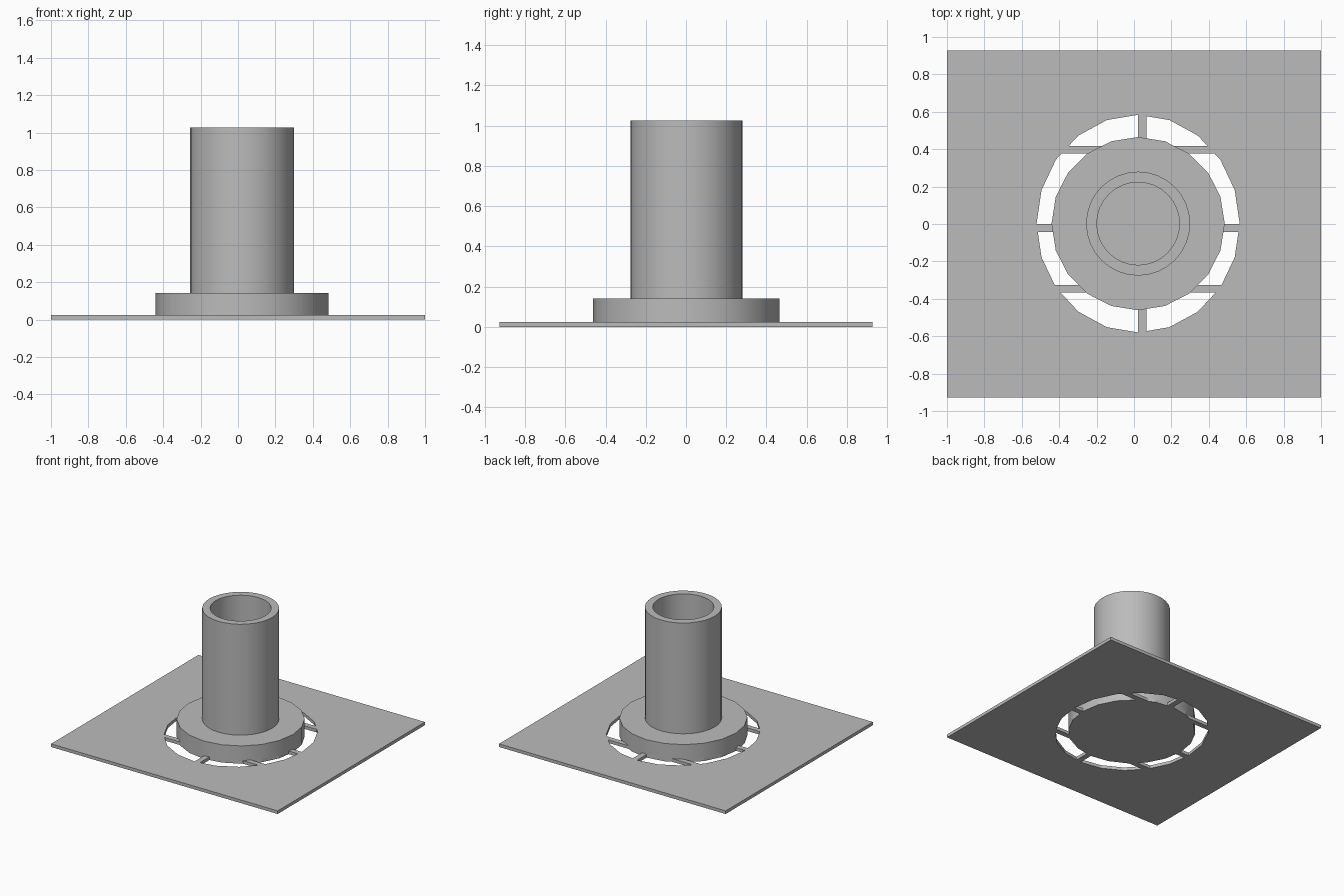
import bpy, bmesh
from math import radians
from mathutils import Matrix

if "Cube" in bpy.data.objects:
    bpy.data.objects.remove(bpy.data.objects["Cube"], do_unlink=True)

grey = bpy.data.materials.new("light_grey")
grey.use_nodes = True
GREY = (0.5, 0.5, 0.5, 1)
grey.diffuse_color = GREY
grey.node_tree.nodes["Principled BSDF"].inputs["Base Color"].default_value = GREY

CX = 0.022          # axis of hub and pipe
PLATE_TOP = 0.025
HUB_TOP = 0.142
PIPE_TOP = 1.026
HUB_R = 0.463


def add_mesh(name, bm):
    mesh = bpy.data.meshes.new(name)
    bmesh.ops.recalc_face_normals(bm, faces=bm.faces)
    bm.to_mesh(mesh)
    bm.free()
    obj = bpy.data.objects.new(name, mesh)
    bpy.context.collection.objects.link(obj)
    mesh.materials.append(grey)
    return obj


def box(name, x0, x1, y0, y1, z0, z1):
    bm = bmesh.new()
    place = Matrix.Translation(((x0 + x1) / 2, (y0 + y1) / 2, (z0 + z1) / 2))
    size = Matrix.Diagonal((x1 - x0, y1 - y0, z1 - z0, 1))
    bmesh.ops.create_cube(bm, size=1, matrix=place @ size)
    return add_mesh(name, bm)


def cylinder(name, rx, ry, z0, z1, sides):
    bm = bmesh.new()
    place = Matrix.Translation((CX, 0.002, (z0 + z1) / 2))
    bmesh.ops.create_cone(bm, cap_ends=True, segments=sides, radius1=1, radius2=1,
                          depth=z1 - z0, matrix=place @ Matrix.Diagonal((rx, ry, 1, 1)))
    return add_mesh(name, bm)


def select(obj):
    bpy.ops.object.select_all(action="DESELECT")
    obj.select_set(True)
    bpy.context.view_layer.objects.active = obj


def subtract(obj, cutter):
    cutter.hide_render = True
    mod = obj.modifiers.new("cut", "BOOLEAN")
    mod.operation = "DIFFERENCE"
    mod.solver = "EXACT"
    mod.object = cutter
    select(obj)
    bpy.ops.object.modifier_apply(modifier=mod.name)
    bpy.data.objects.remove(cutter, do_unlink=True)


def smooth(obj):
    select(obj)
    bpy.ops.object.shade_smooth_by_angle(angle=radians(30))


# Ring of openings: a disc with the hub and the straight bars left out
openings = cylinder("openings", 0.543, 0.582, -0.1, 0.1, 20)
subtract(openings, cylinder("hub_core", HUB_R, HUB_R, -0.2, 0.2, 20))
subtract(openings, box("cross_bar", 0.022, 0.066, -1, 1, -0.2, 0.2))
for y in (-0.367, -0.043, 0.376):
    subtract(openings, box("bar", -1, 1, y, y + 0.042, -0.2, 0.2))

# Base plate
plate = box("base_plate", -1, 1, -0.928, 0.928, 0, PLATE_TOP)
subtract(plate, openings)

# Hub disc
smooth(cylinder("hub", HUB_R, HUB_R, PLATE_TOP, HUB_TOP, 20))

# Hollow pipe
pipe = cylinder("pipe", 0.278, 0.278, HUB_TOP, PIPE_TOP, 32)
subtract(pipe, cylinder("bore", 0.221, 0.221, 0, 2, 32))
smooth(pipe)
